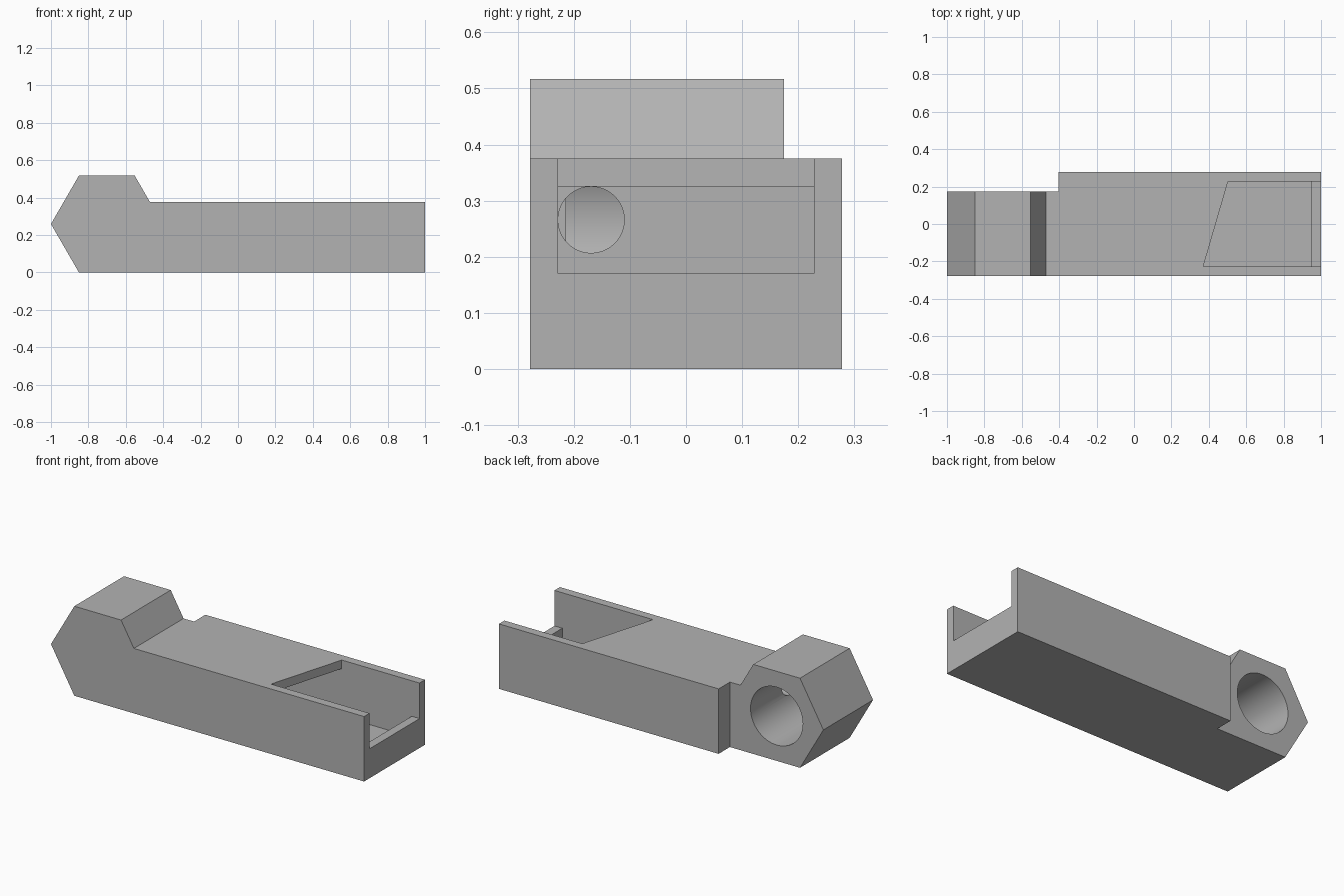
import bpy
import math
from mathutils import Matrix, Vector
import bmesh

cube = bpy.data.objects.get("Cube")
if cube:
    bpy.data.objects.remove(cube, do_unlink=True)

grey = bpy.data.materials.new("plain_grey")
grey.use_nodes = True
COLOR = (0.45, 0.45, 0.45, 1)
grey.diffuse_color = COLOR
grey.node_tree.nodes["Principled BSDF"].inputs["Base Color"].default_value = COLOR


def make_object(name, bm):
    bmesh.ops.recalc_face_normals(bm, faces=bm.faces)
    mesh = bpy.data.meshes.new(name)
    bm.to_mesh(mesh)
    bm.free()
    mesh.materials.append(grey)
    obj = bpy.data.objects.new(name, mesh)
    bpy.context.collection.objects.link(obj)
    return obj


def prism(name, points, direction):
    """Extrude a closed outline of 3D points."""
    bm = bmesh.new()
    face = bm.faces.new([bm.verts.new(p) for p in points])
    new = bmesh.ops.extrude_face_region(bm, geom=[face])["geom"]
    verts = [v for v in new if isinstance(v, bmesh.types.BMVert)]
    bmesh.ops.translate(bm, verts=verts, vec=direction)
    return make_object(name, bm)


def box(name, x0, x1, y0, y1, z0, z1):
    outline = [(x0, y0, z0), (x1, y0, z0), (x1, y1, z0), (x0, y1, z0)]
    return prism(name, outline, (0, 0, z1 - z0))


def rod(name, start, end, radius):
    start, end = Vector(start), Vector(end)
    axis = end - start
    turn = axis.to_track_quat("Z", "Y").to_matrix().to_4x4()
    bm = bmesh.new()
    bmesh.ops.create_cone(bm, cap_ends=True, segments=64, radius1=radius, radius2=radius,
                          depth=axis.length,
                          matrix=Matrix.Translation((start + end) / 2) @ turn)
    return make_object(name, bm)


# Main dimensions
HALF = 0.278            # half width of the body
INNER = 0.228           # half width of the cavity
TOP = 0.375             # body height
HEAD_BACK = 0.175       # rear face of the hexagonal head
R = 0.2985              # hexagon radius
HZ = R * math.sqrt(3) / 2
HX = R - 1
neck = HX + R - (TOP - HZ) / math.sqrt(3)

# Body and hexagonal head share one side profile
profile = [(-1, HZ), (HX - R / 2, 0), (1, 0), (1, TOP), (neck, TOP),
           (HX + R / 2, 2 * HZ), (HX - R / 2, 2 * HZ)]
body = prism("body", [(x, -HALF, z) for x, z in profile], (0, 2 * HALF, 0))

cutters = [
    # Step behind the head
    box("head_step_cutter", -1.2, HX + R, HEAD_BACK, 0.5, -0.2, 0.8),
    # Hollow inside, sill slot at the open end, slanted window in the lid
    box("cavity_cutter", -0.35, 0.95, -INNER, INNER, 0.05, 0.325),
    box("sill_slot_cutter", 0.9, 1.1, -INNER, INNER, 0.17, 0.5),
    prism("window_cutter", [(0.37, -INNER, 0.3), (1.1, -INNER, 0.3),
                            (1.1, INNER, 0.3), (0.503, INNER, 0.3)], (0, 0, 0.2)),
    # Blind bore in the head, and the passage joining it to the cavity
    rod("bore_cutter", (HX, 0.3, HZ), (HX, -0.214, HZ), 0.167),
    rod("passage_cutter", (-0.3, -0.169, 0.266), (-0.6, -0.169, 0.266), 0.059),
]
for cutter in cutters:
    cutter.hide_render = True
    mod = body.modifiers.new(cutter.name, "BOOLEAN")
    mod.operation = "DIFFERENCE"
    mod.solver = "EXACT"
    mod.object = cutter

# Bake the cuts and drop the cutters
bpy.context.view_layer.update()
evaluated = body.evaluated_get(bpy.context.evaluated_depsgraph_get())
baked = bpy.data.meshes.new_from_object(evaluated)
body.modifiers.clear()
body.data = baked
baked.materials.clear()
baked.materials.append(grey)
for cutter in cutters:
    bpy.data.objects.remove(cutter, do_unlink=True)

bpy.ops.object.select_all(action="DESELECT")
body.select_set(True)
bpy.context.view_layer.objects.active = body
bpy.ops.object.shade_smooth_by_angle(angle=math.radians(25))
